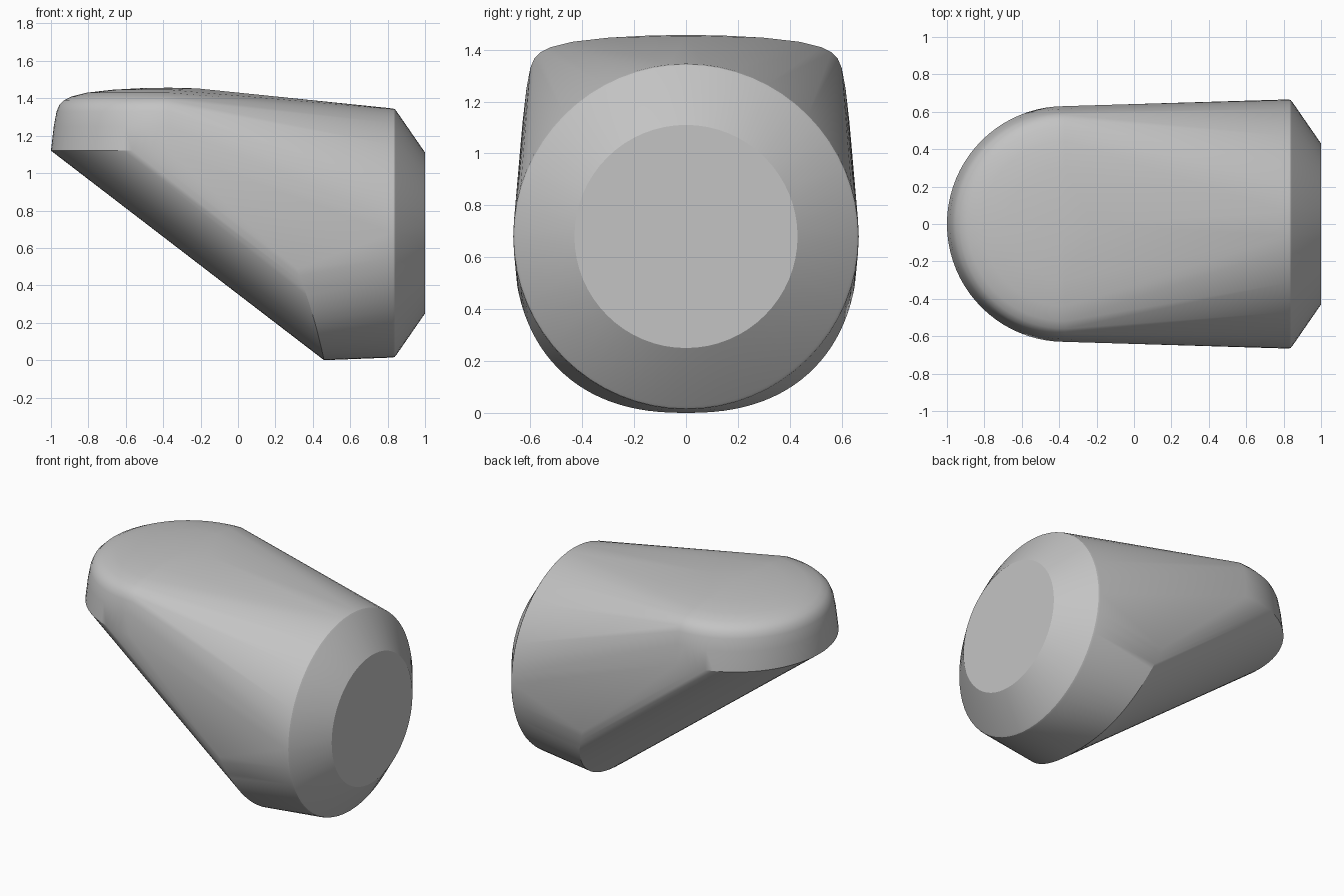
import bpy, bmesh
from math import sin, cos, pi, radians

cube = bpy.data.objects.get("Cube")
if cube:
    bpy.data.objects.remove(cube, do_unlink=True)

grey = bpy.data.materials.new("plain grey")
grey.use_nodes = True
grey.diffuse_color = (0.55, 0.55, 0.55, 1)
grey.node_tree.nodes["Principled BSDF"].inputs["Base Color"].default_value = (0.55, 0.55, 0.55, 1)

AXIS_Z = 0.68      # height of the round end's axis
NOSE_X = -0.37     # centre of the rounded nose
points = []

# Round end: flat disc, chamfer and softened rim
for x, r in ((1.0, 0.43), (0.846, 0.653), (0.838, 0.662), (0.825, 0.666)):
    for i in range(64):
        a = 2 * pi * i / 64
        points.append((x, r * cos(a), AXIS_Z + r * sin(a)))

# Nose: half-round levels that shrink towards the domed top
for r, z in ((0.63, 1.12), (0.615, 1.25), (0.6, 1.33), (0.585, 1.365), (0.56, 1.39),
             (0.52, 1.41), (0.44, 1.43), (0.3, 1.446), (0.15, 1.454)):
    for i in range(41):
        a = pi / 2 + pi * i / 40
        points.append((NOSE_X + r * cos(a), r * sin(a), z))
points += [(NOSE_X, 0, 1.457), (-0.22, 0, 1.453)]

# Lower lip where the sloping underside meets the round body
power = 2 / 2.35
for i in range(49):
    a = radians(-77 + 154 * i / 48)
    y = 0.665 * abs(sin(a)) ** power * (1 if a > 0 else -1)
    z = AXIS_Z * (1 - cos(a) ** power)
    points.append((0.46 - 0.21 * z - 0.17 * z * z, y, z))

# Tight skin over all the sections
bm = bmesh.new()
for p in points:
    bm.verts.new(p)
hull = bmesh.ops.convex_hull(bm, input=bm.verts[:])
loose = [v for v in bm.verts if not v.link_faces]
bmesh.ops.delete(bm, geom=loose, context="VERTS")
bmesh.ops.dissolve_limit(bm, angle_limit=radians(0.5), verts=bm.verts[:], edges=bm.edges[:])
bmesh.ops.recalc_face_normals(bm, faces=bm.faces[:])
mesh = bpy.data.meshes.new("wedge_body")
bm.to_mesh(mesh)
bm.free()
mesh.materials.append(grey)

body = bpy.data.objects.new("wedge_body", mesh)
bpy.context.collection.objects.link(body)
bpy.ops.object.select_all(action="DESELECT")
body.select_set(True)
bpy.context.view_layer.objects.active = body
bpy.ops.object.shade_smooth_by_angle(angle=radians(25))
